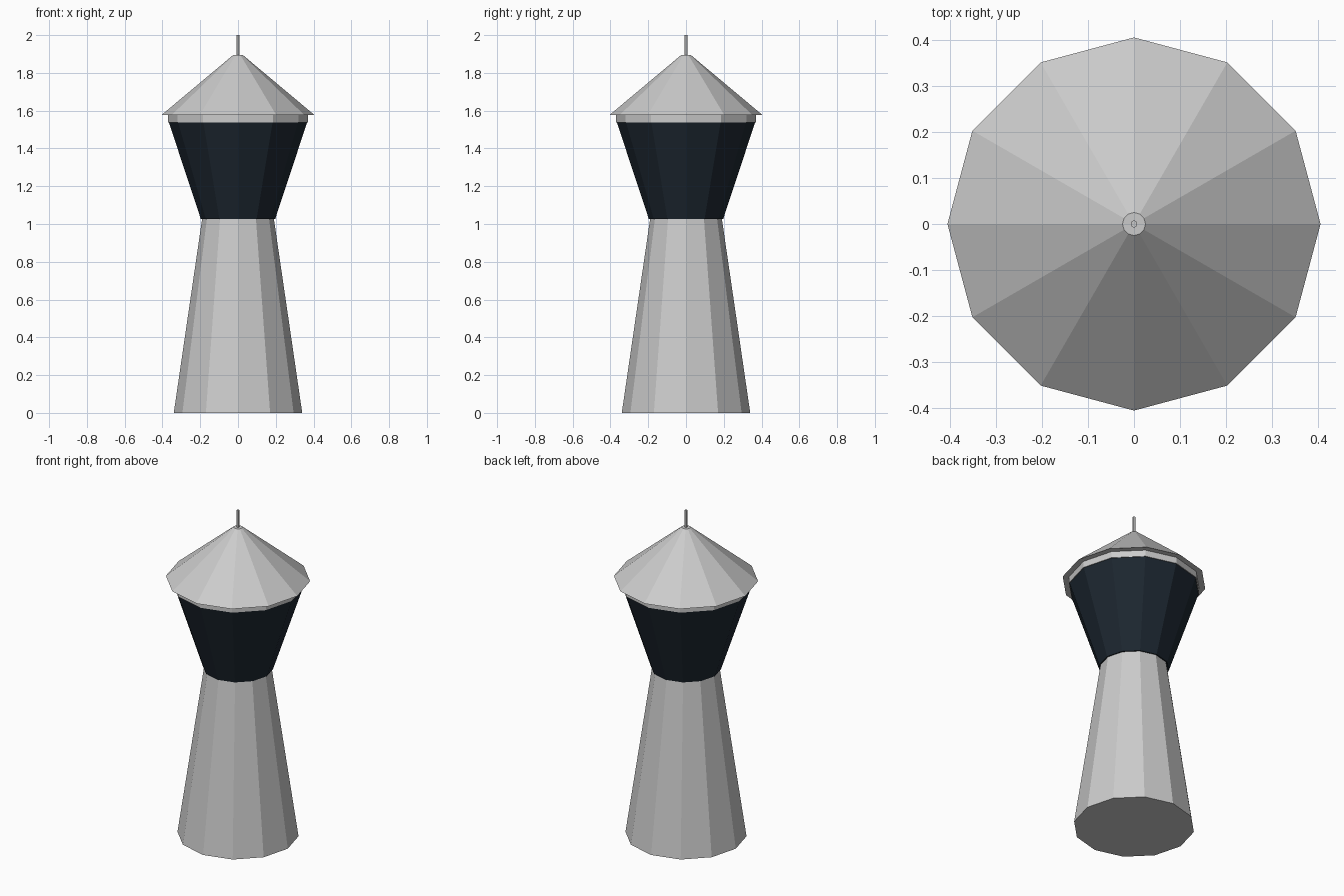
import bpy

if "Cube" in bpy.data.objects:
    bpy.data.objects.remove(bpy.data.objects["Cube"])

SIDES = 12


def frustum(name, z0, z1, r0, r1, sides=SIDES, mat=None):
    """Flat-faced tapered prism with a corner on the +x axis."""
    bpy.ops.mesh.primitive_cone_add(vertices=sides, radius1=r0, radius2=r1,
                                    depth=z1 - z0, location=(0, 0, (z0 + z1) / 2))
    ob = bpy.context.object
    ob.name = name
    if mat:
        ob.data.materials.append(mat)
    return ob


navy = bpy.data.materials.new("dark_glass")
navy.diffuse_color = (0.012, 0.02, 0.03, 1)
navy.use_nodes = True
navy.node_tree.nodes["Principled BSDF"].inputs["Base Color"].default_value = navy.diffuse_color

# Tapered tower shaft
frustum("shaft", 0, 1.027, 0.34, 0.19)
# Flared dark glass cabin
frustum("cabin_glass", 1.027, 1.538, 0.197, 0.366, mat=navy)
# Pale band between the glass and the roof
frustum("roof_band", 1.538, 1.577, 0.37, 0.37)
# Overhanging conical roof with a small flat top
frustum("roof", 1.577, 1.895, 0.405, 0.025)
# Thin mast
frustum("mast", 1.895, 2.0, 0.008, 0.008, sides=6)
